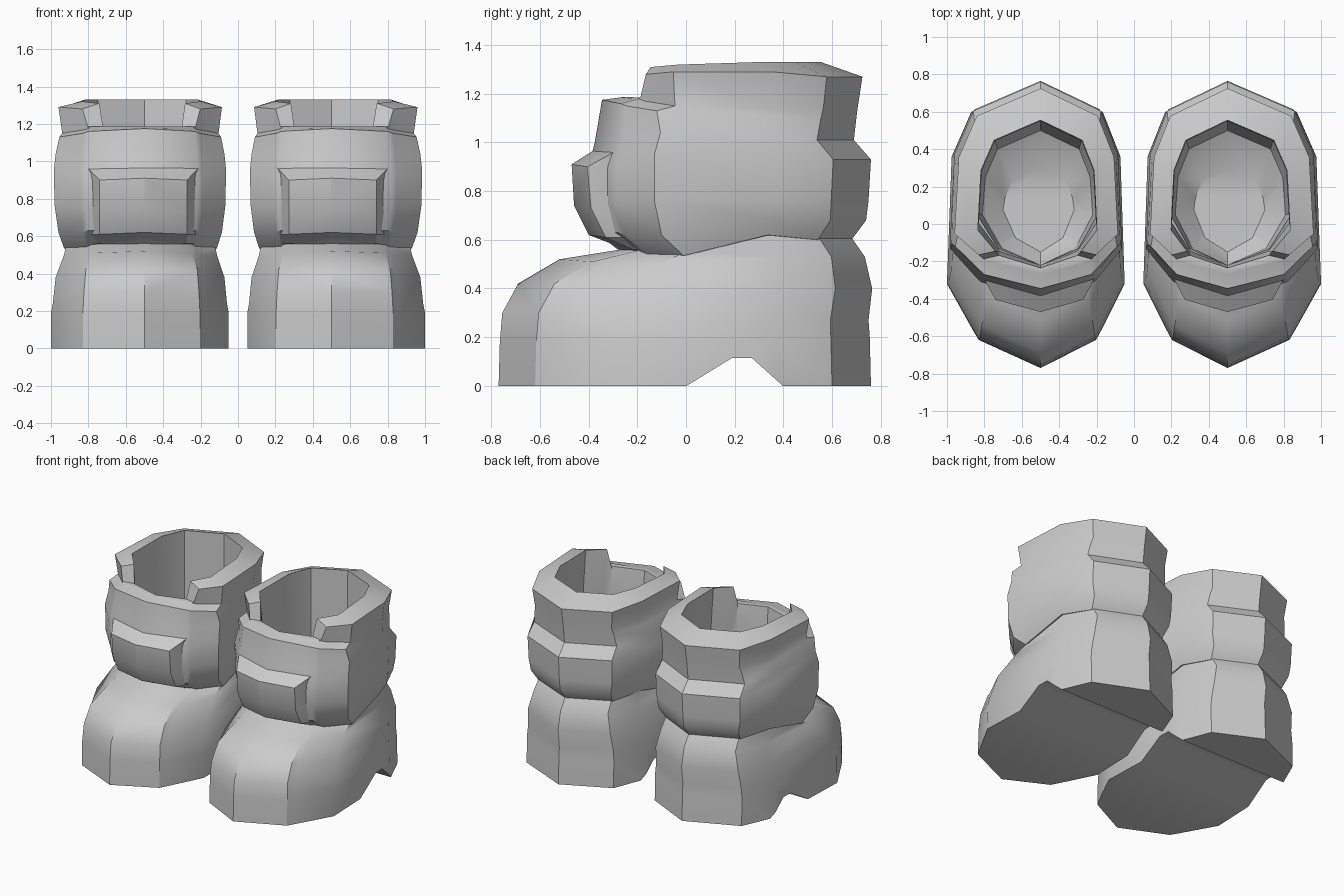
import bpy, bmesh

if "Cube" in bpy.data.objects:
    bpy.data.objects.remove(bpy.data.objects["Cube"])

grey = bpy.data.materials.new("plain grey")
grey.use_nodes = True
grey.diffuse_color = (0.6, 0.6, 0.6, 1)
grey.node_tree.nodes["Principled BSDF"].inputs["Base Color"].default_value = grey.diffuse_color

INNER = 0.9     # inner half of each boot is a little narrower
CENTRE = 0.5


def ring(w, back, front, depth, heights):
    """Faceted outline: back tip, back corner, two side points, cheek, front corner, toe tip."""
    if len(heights) == 2:
        b, f = heights
        m = (b + f) / 2
        heights = (b, b, m, m, f, f)
    zb, z1, z2, zc, zf, zt = heights
    half = [(0, back, zb), (.74 * w, back - .32 * w, zb), (.95 * w, back - .8 * w, z1),
            (w, front + .45 * depth, z2), (.72 * w, front + .2 * depth, zc),
            (.66 * w, front + .15 * depth, zf), (0, front, zt)]
    return half + [(-x * INNER, y, z) for x, y, z in half[-2:0:-1]]


def finish(name, bm, side, angle=0.5, solid=True):
    for v in bm.verts:
        v.co.x = side * (v.co.x + CENTRE)
    bmesh.ops.remove_doubles(bm, verts=bm.verts, dist=0.0005)
    bmesh.ops.recalc_face_normals(bm, faces=bm.faces)
    mesh = bpy.data.meshes.new(name)
    bm.to_mesh(mesh)
    bm.free()
    mesh.materials.append(grey)
    ob = bpy.data.objects.new(name, mesh)
    bpy.context.collection.objects.link(ob)
    return ob


def smooth(ob, angle=0.5):
    bpy.ops.object.select_all(action="DESELECT")
    ob.select_set(True)
    bpy.context.view_layer.objects.active = ob
    bpy.ops.object.shade_smooth_by_angle(angle=angle)


def loft(rows, around=True, closed=False, capped=False):
    bm = bmesh.new()
    grid = [[bm.verts.new(p) for p in row] for row in rows]
    n = len(grid[0])
    pairs = list(zip(grid, grid[1:])) + ([(grid[-1], grid[0])] if closed else [])
    for lo, hi in pairs:
        for i in range(n if around else n - 1):
            j = (i + 1) % n
            bm.faces.new((lo[i], lo[j], hi[j], hi[i]))
    if capped:
        bm.faces.new(grid[0])
        bm.faces.new(grid[-1])
    return bm


# Shoe: sole, side crease, rounded toe, then the insole hollow
shoe_rows = [
    (.50, .76, -.77, 1, (0, 0)),
    (.50, .755, -.765, 1, (.2, .18)),
    (.49, .75, -.755, 1, (.27, .27, .24, .28, .3, .3)),
    (.475, .765, -.69, 1, (.4, .4, .38, .4, .42, .42)),
    (.43, .735, -.52, .9, (.53, .53, .5, .5, .51, .52)),
    (.42, .68, -.27, .6, (.61, .62, .55, .55, .56, .56)),
    (.34, .58, -.22, .6, (.6, .6)),
    (.31, .5, -.22, .6, (.4, .4)),
    (.2, .3, -.15, .5, (.3, .3)),
]

# Shaft: bulging ankle, back ledge, front step, collar with a front gap, lining
shaft_rows = [
    (.43, .68, -.28, .6, (.6, .62, .535, .54, .555, .56)),
    (.46, .74, -.37, .6, (.68, .68, .62, .62, .63, .63)),
    (.48, .75, -.4, .6, (.76, .76, .76, .76, .75, .75)),
    (.485, .76, -.4, .6, (.93, .97, .95, .92, .9, .9)),
    (.475, .69, -.375, .6, (1.01, 1.04, 1.04, 1.02, 1.0, 1.0)),
    (.455, .7, -.345, .5, (1.1, 1.11, 1.13, 1.15, 1.16, 1.175)),
    (.44, .705, -.27, .5, (1.14, 1.14, 1.15, 1.17, 1.18, 1.185)),
    (.46, .725, -.255, .45, (1.27, 1.29, 1.29, 1.28, 1.185, 1.187)),
    (.335, .555, -.235, .45, (1.33, 1.33, 1.32, 1.31, 1.183, 1.185)),
    (.33, .55, -.22, .5, (1, 1)),
    (.33, .55, -.22, .5, (.59, .59)),
]

# Front pad: edge x, corner x, edge y, corner y, middle y, edge z, front z
pad_rows = [
    (.32, .31, -.24, -.28, -.36, .96, .97),
    (.32, .24, -.24, -.405, -.47, .96, .9),
    (.32, .24, -.24, -.39, -.46, .73, .73),
    (.31, .24, -.22, -.33, -.4, .61, .61),
    (.28, .24, -.2, -.22, -.27, .56, .56),
]


def pad_strip(ex, cx, ey, cy, my, ez, fz):
    half = [(ex, ey, ez), (cx, cy, fz)]
    return half + [(0, my, fz + .01)] + [(-x * .95, y, z) for x, y, z in half[::-1]]


# Wedge that cuts the arch in front of the heel
arch = [(-.03, -.02), (.19, .115), (.27, .115), (.42, -.02)]

for side, label in ((1, "left"), (-1, "right")):
    shoe = finish(label + "_shoe", loft([ring(*r) for r in shoe_rows], capped=True), side)
    cutter = finish(label + "_arch_cutter",
                    loft([[(x, y, z) for y, z in arch] for x in (-.6, .6)], capped=True), side)
    cutter.hide_render = True
    cut = shoe.modifiers.new("arch", "BOOLEAN")
    cut.operation, cut.solver, cut.object = "DIFFERENCE", "EXACT", cutter
    bpy.context.view_layer.objects.active = shoe
    bpy.ops.object.modifier_apply(modifier=cut.name)
    bpy.data.objects.remove(cutter)
    smooth(shoe, 0.6)
    smooth(finish(label + "_shaft", loft([ring(*r) for r in shaft_rows], closed=True), side), 0.6)
    pad = finish(label + "_front_pad", loft([pad_strip(*r) for r in pad_rows], around=False), side)
    smooth(pad)
